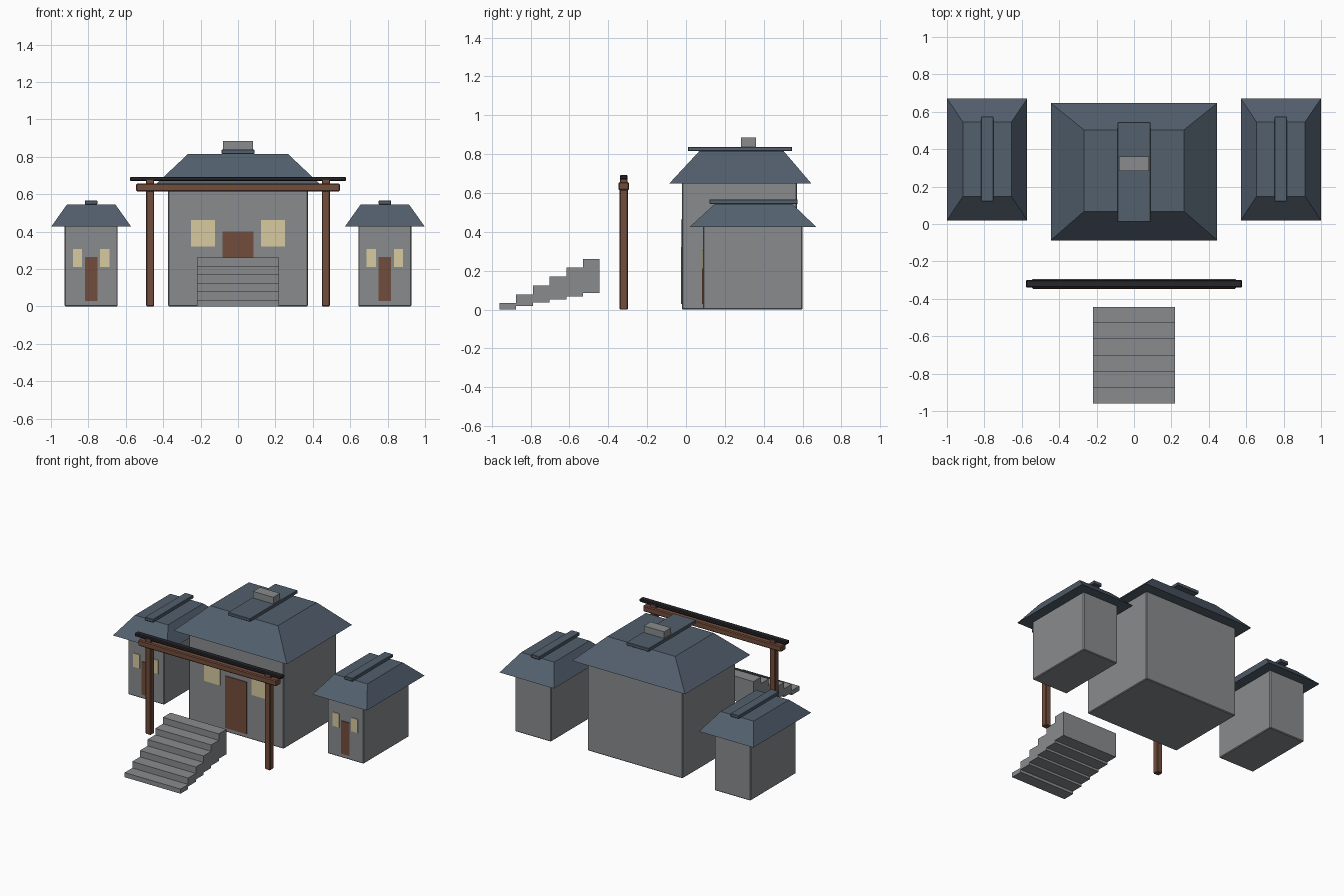
import bpy, bmesh

if "Cube" in bpy.data.objects:
    bpy.data.objects.remove(bpy.data.objects["Cube"])


def material(name, rgb):
    m = bpy.data.materials.new(name)
    m.diffuse_color = (*rgb, 1)
    m.use_nodes = True
    m.node_tree.nodes["Principled BSDF"].inputs["Base Color"].default_value = m.diffuse_color
    return m


STONE = material("stone", (0.25, 0.26, 0.27))
ROOF = material("slate", (0.085, 0.115, 0.155))
WOOD = material("wood", (0.17, 0.075, 0.045))
DARK = material("dark_cap", (0.02, 0.02, 0.025))
GLOW = material("window_light", (0.69, 0.60, 0.35))


def finish(name, bm, mat, bevel=0):
    bmesh.ops.recalc_face_normals(bm, faces=bm.faces)
    me = bpy.data.meshes.new(name)
    bm.to_mesh(me)
    bm.free()
    ob = bpy.data.objects.new(name, me)
    bpy.context.collection.objects.link(ob)
    me.materials.append(mat)
    if bevel:
        mod = ob.modifiers.new("bevel", "BEVEL")
        mod.width = bevel
        mod.segments = 1
    return ob


def frustum(name, low, high, z, mat, bevel=0):
    """Solid between two rectangles (x0, x1, y0, y1) at heights z."""
    bm = bmesh.new()
    rings = []
    for (x0, x1, y0, y1), h in zip((low, high), z):
        rings.append([bm.verts.new((x, y, h)) for x, y in
                      ((x0, y0), (x1, y0), (x1, y1), (x0, y1))])
    a, b = rings
    bm.faces.new(a)
    bm.faces.new(b)
    for i in range(4):
        j = (i + 1) % 4
        bm.faces.new((a[i], a[j], b[j], b[i]))
    return finish(name, bm, mat, bevel)


def box(name, x, y, z, mat, bevel=0):
    return frustum(name, (*x, *y), (*x, *y), z, mat, bevel)


def around(c, r):
    return (c - r, c + r)


# Main hall
box("hall_walls", (-0.374, 0.374), (-0.02, 0.572), (0, 0.66), STONE, 0.005)
frustum("hall_roof", (-0.445, 0.445, -0.087, 0.646), (-0.267, 0.267, 0.068, 0.503),
        (0.648, 0.815), ROOF)
box("hall_ridge", (-0.088, 0.088), (0.01, 0.545), (0.815, 0.838), ROOF, 0.003)
box("chimney", (-0.08, 0.08), (0.283, 0.36), (0.835, 0.885), STONE)
box("hall_door", (-0.084, 0.084), (-0.025, -0.01), (0.03, 0.40), WOOD)
for side, label in ((-1, "left"), (1, "right")):
    box(f"hall_window_{label}", around(side * 0.187, 0.064), (-0.025, -0.01),
        (0.32, 0.463), GLOW)

# Side houses
for side, label in ((-1, "left"), (1, "right")):
    c = side * 0.785
    box(f"house_walls_{label}", around(c, 0.142), (0.088, 0.6), (0, 0.435), STONE, 0.005)
    frustum(f"house_roof_{label}", (*around(c, 0.214), 0.02, 0.67),
            (*around(c, 0.13), 0.148, 0.546), (0.426, 0.544), ROOF)
    box(f"house_ridge_{label}", around(c, 0.033), (0.12, 0.575), (0.544, 0.567),
        ROOF, 0.003)
    box(f"house_door_{label}", around(c, 0.033), (0.083, 0.098), (0.03, 0.264), WOOD)
    for s, part in ((-1, "a"), (1, "b")):
        box(f"house_window_{label}_{part}", around(c + s * 0.073, 0.025),
            (0.083, 0.098), (0.21, 0.307), GLOW)

# Gate: posts, short blocks, lower beam and dark top rail
GY = -0.32
for side, label in ((-1, "left"), (1, "right")):
    c = side * 0.47
    box(f"gate_post_{label}", around(c, 0.021), around(GY, 0.021), (0, 0.63), WOOD, 0.004)
    box(f"gate_block_{label}", around(c, 0.021), around(GY, 0.02), (0.65, 0.68), WOOD, 0.003)
box("gate_beam", (-0.545, 0.545), around(GY, 0.027), (0.614, 0.657), WOOD, 0.006)
box("gate_top_rail", (-0.578, 0.578), around(GY, 0.02), (0.67, 0.693), DARK, 0.005)

# Open stair: stepped profile above and below, extruded across x
N, Y0, RUN = 6, -0.96, 0.086
top, under = [], []
for i in range(N):
    for k in (i, i + 1):
        top.append((Y0 + k * RUN, 0.033 + i * 0.0457))
        under.append((Y0 + k * RUN, 0.003 + i * 0.0163 if i else 0))
bm = bmesh.new()
face = bm.faces.new([bm.verts.new((-0.22, y, z)) for y, z in under + top[::-1]])
ext = bmesh.ops.extrude_face_region(bm, geom=[face])
bmesh.ops.translate(bm, vec=(0.44, 0, 0),
                    verts=[v for v in ext["geom"] if isinstance(v, bmesh.types.BMVert)])
finish("stairs", bm, STONE)
